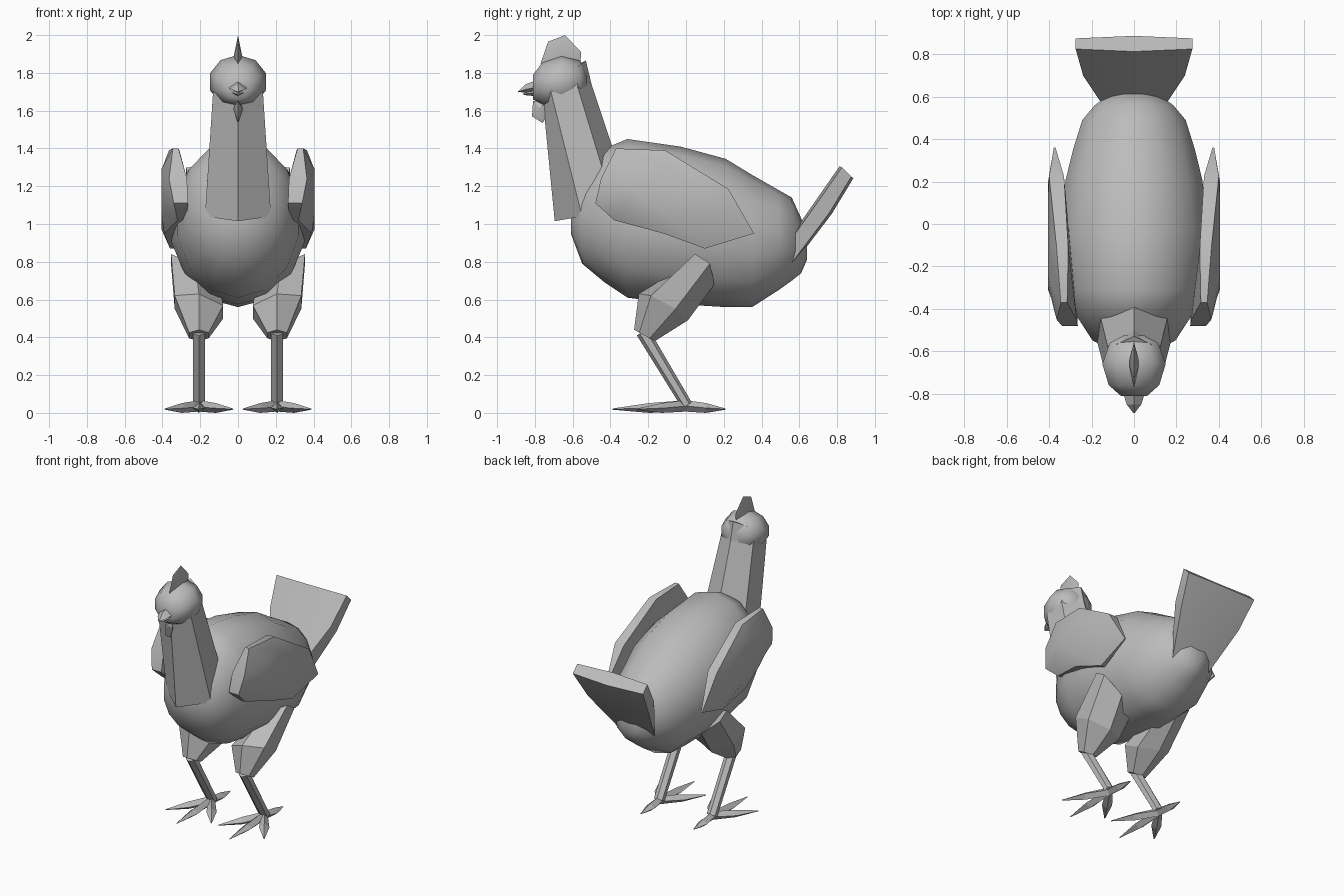
import bpy, bmesh
from math import sin, cos, pi, radians
from mathutils import Vector

cube = bpy.data.objects.get("Cube")
if cube:
    bpy.data.objects.remove(cube, do_unlink=True)

grey = bpy.data.materials.new("plain_grey")
grey.use_nodes = True
grey.diffuse_color = (0.5, 0.5, 0.5, 1)
grey.node_tree.nodes["Principled BSDF"].inputs["Base Color"].default_value = (0.5, 0.5, 0.5, 1)


def finish(name, bm, angle):
    """Turn a bmesh into an object; angle 0 keeps flat faces."""
    bmesh.ops.recalc_face_normals(bm, faces=bm.faces)
    mesh = bpy.data.meshes.new(name)
    bm.to_mesh(mesh)
    bm.free()
    mesh.materials.append(grey)
    ob = bpy.data.objects.new(name, mesh)
    bpy.context.collection.objects.link(ob)
    if angle:
        bpy.ops.object.select_all(action='DESELECT')
        ob.select_set(True)
        bpy.context.view_layer.objects.active = ob
        bpy.ops.object.shade_smooth_by_angle(angle=radians(angle))
    return ob


def loft(name, rings, angle=0, side=1):
    """Skin equal-length rings of points and cap both ends."""
    bm = bmesh.new()
    loops = [[bm.verts.new((p[0] * side, p[1], p[2])) for p in r] for r in rings]
    n = len(loops[0])
    for a, b in zip(loops, loops[1:]):
        for i in range(n):
            j = (i + 1) % n
            bm.faces.new((a[i], a[j], b[j], b[i]))
    bm.faces.new(loops[0])
    bm.faces.new(loops[-1])
    bmesh.ops.remove_doubles(bm, verts=bm.verts, dist=0.0005)
    return finish(name, bm, angle)


def oval(y, top, bottom, half, n):
    """Upright oval section at depth y."""
    mid, h = (top + bottom) / 2, (top - bottom) / 2
    return [(half * sin(2 * pi * i / n), y, mid + h * cos(2 * pi * i / n)) for i in range(n)]


def ring(c, u, v, n=6):
    """Section around c spanned by the half-axes u and v."""
    c, u, v = Vector(c), Vector(u), Vector(v)
    return [c + u * cos(2 * pi * i / n) + v * sin(2 * pi * i / n) for i in range(n)]


def lens(name, outline, centre, half):
    """Thin lens with a (y, z) outline, thickest at its centre."""
    bm = bmesh.new()
    rim = [bm.verts.new((0, y, z)) for y, z in outline]
    for s in (-half, half):
        tip = bm.verts.new((s, *centre))
        for i in range(len(rim)):
            bm.faces.new((rim[i - 1], rim[i], tip))
    return finish(name, bm, 35)


# Body: ovals from breast to rump (y, top, bottom, half width)
sections = [(-0.61, 1.10, 0.95, 0.07), (-0.55, 1.22, 0.79, 0.20), (-0.43, 1.40, 0.69, 0.28),
            (-0.31, 1.45, 0.61, 0.33), (-0.03, 1.41, 0.575, 0.36), (0.21, 1.345, 0.56, 0.33),
            (0.35, 1.26, 0.56, 0.295), (0.49, 1.18, 0.65, 0.25), (0.56, 1.14, 0.70, 0.19),
            (0.61, 1.03, 0.74, 0.12), (0.64, 0.93, 0.81, 0.06)]
loft("body", [oval(*s, 14) for s in sections], 50)

# Head
sections = [(-0.81, 1.79, 1.66, 0.065), (-0.76, 1.855, 1.63, 0.125), (-0.66, 1.895, 1.61, 0.157),
            (-0.56, 1.865, 1.65, 0.12), (-0.525, 1.80, 1.70, 0.05)]
loft("head", [oval(*s, 10) for s in sections], 60)


# Neck: six-sided, ridged at the front and back
def neck_ring(front, fcorner, bcorner, back):
    (fx, fy, fz), (bx, by, bz) = fcorner, bcorner
    return [(0, *front), fcorner, bcorner, (0, *back), (-bx, by, bz), (-fx, fy, fz)]


loft("neck", [
    neck_ring((-0.695, 1.015), (0.175, -0.55, 1.04), (0.17, -0.39, 1.12), (-0.32, 1.20)),
    neck_ring((-0.76, 1.68), (0.132, -0.715, 1.70), (0.125, -0.575, 1.73), (-0.50, 1.74)),
    neck_ring((-0.70, 1.78), (0.07, -0.66, 1.80), (0.08, -0.565, 1.84), (-0.53, 1.865))])

# Beak: upper and lower halves
loft("upper_beak", [
    [(0, -0.80, 1.757), (0.05, -0.80, 1.722), (0, -0.80, 1.70), (-0.05, -0.80, 1.722)],
    [(0, -0.85, 1.74), (0.035, -0.85, 1.712), (0, -0.85, 1.695), (-0.035, -0.85, 1.712)],
    ring((0, -0.89, 1.70), (0.004, 0, 0), (0, 0, 0.004), 4)])
loft("lower_beak", [
    ring((0, -0.80, 1.695), (0.035, 0, 0), (0, 0, 0.018), 4),
    ring((0, -0.86, 1.688), (0.006, 0, 0), (0, 0, 0.005), 4)])

# Comb and wattle
lens("comb", [(-0.77, 1.85), (-0.73, 1.965), (-0.64, 2.0), (-0.555, 1.91), (-0.56, 1.84),
              (-0.66, 1.80)], (-0.66, 1.87), 0.026)
lens("wattle", [(-0.81, 1.65), (-0.815, 1.57), (-0.76, 1.535), (-0.725, 1.58), (-0.74, 1.66)],
     (-0.77, 1.61), 0.026)


# Tail: a slab fanning out upwards, slightly ridged in the middle
def tail_ring(half, front, back, ridge):
    (fy, fz), (by, bz) = front, back
    return [(-half, fy, fz), (0, fy - ridge, fz + ridge / 2), (half, fy, fz),
            (half, by, bz), (0, by + ridge, bz - ridge / 2), (-half, by, bz)]


loft("tail", [tail_ring(0.15, (0.565, 0.93), (0.565, 0.80), 0.01),
              tail_ring(0.24, (0.70, 1.12), (0.76, 1.06), 0.012),
              tail_ring(0.275, (0.825, 1.30), (0.875, 1.25), 0.012)], 30)

# Wings: y, z, inner x and outer x round the rim
wing = [(-0.37, 1.40, 0.315, 0.345), (-0.11, 1.39, 0.31, 0.365), (0.225, 1.185, 0.33, 0.40),
        (0.36, 0.95, 0.37, 0.378), (0.10, 0.87, 0.33, 0.36), (-0.12, 0.95, 0.31, 0.39),
        (-0.38, 1.02, 0.27, 0.32), (-0.48, 1.11, 0.265, 0.34), (-0.45, 1.24, 0.27, 0.365)]
for side, label in ((1, "left"), (-1, "right")):
    loft(label + "_wing", [
        [(xi, y, z) for y, z, xi, xo in wing],
        [(xo, y, z) for y, z, xi, xo in wing],
        [(0.406, -0.05 + 0.6 * (y + 0.05), 1.13 + 0.6 * (z - 1.13)) for y, z, xi, xo in wing]],
        32, side)

    # Legs
    hip = 0.207
    loft(label + "_thigh", [
        ring((hip, -0.22, 0.41), (0, 0.055, -0.03), (0.06, 0, 0)),
        ring((hip, -0.12, 0.56), (0, 0.13, -0.07), (0.148, 0, 0.03)),
        ring((0.225, 0.07, 0.73), (0, 0.08, -0.05), (0.15, 0.02, 0.10))], 0, side)
    loft(label + "_shin", [
        ring((hip, -0.23, 0.43), (0, 0.03, 0.02), (0.037, 0, 0)),
        ring((hip, 0.005, 0.04), (0, 0.025, 0.016), (0.037, 0, 0))], 0, side)

    # Toes: three forward and one back
    toes = {"middle": (0, -0.39), "outer": (0.18, -0.26), "inner": (-0.18, -0.26), "back": (0, 0.21)}
    for toe, tip in toes.items():
        d = Vector((*tip, 0))
        across = Vector((-d.y, d.x, 0)).normalized()
        start = Vector((hip, 0, 0))
        loft(f"{label}_{toe}_toe", [
            ring(start + Vector((0, 0, 0.037)), across * 0.022, (0, 0, 0.03), 4),
            ring(start + d * 0.5 + Vector((0, 0, 0.026)), across * 0.033, (0, 0, 0.026), 4),
            ring(start + d + Vector((0, 0, 0.02)), across * 0.003, (0, 0, 0.003), 4)], 0, side)
